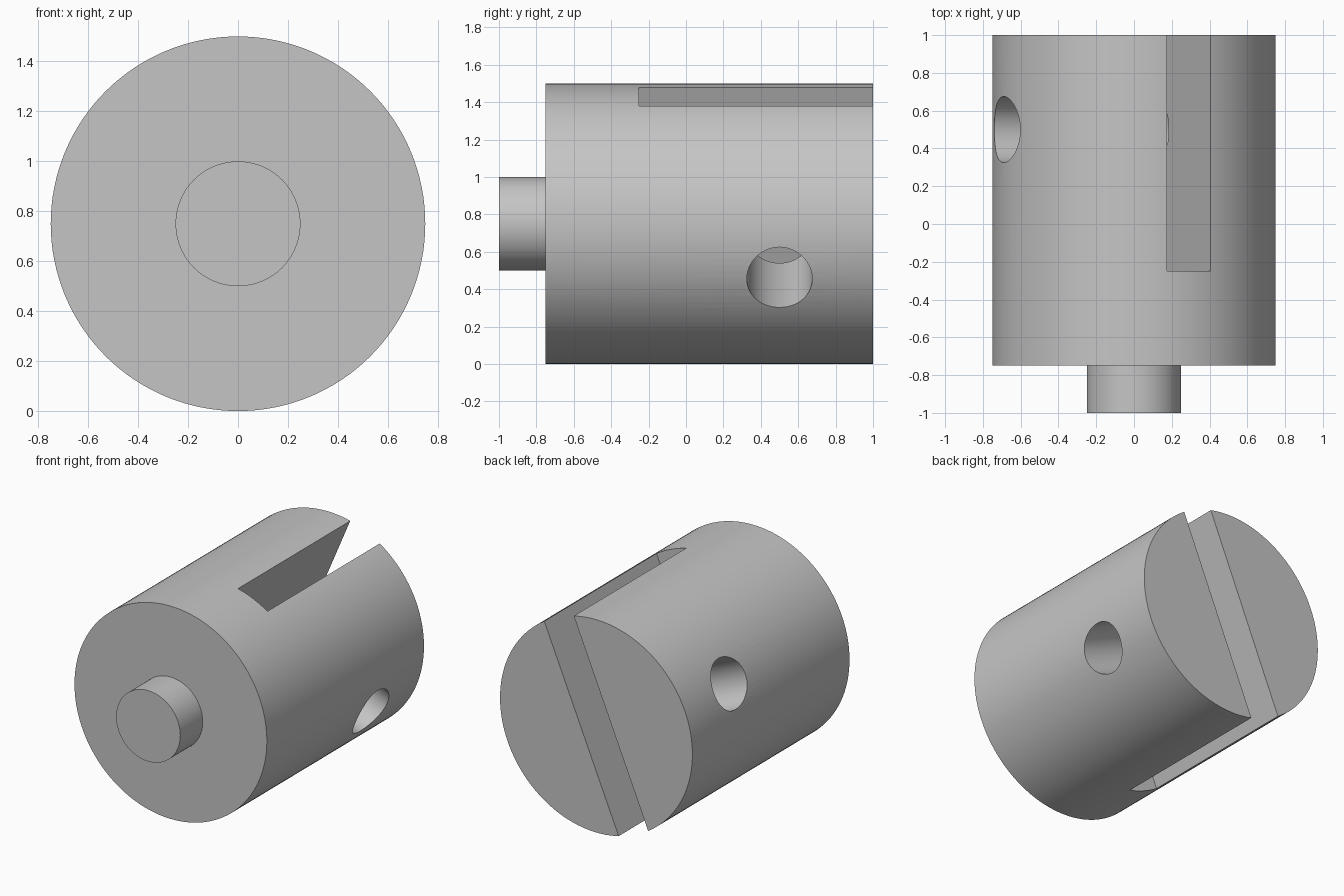
import bpy
import math
from mathutils import Matrix

TILT = math.radians(23.1)
AXIS_Z = 0.75

default = bpy.data.objects.get("Cube")
if default:
    bpy.data.objects.remove(default, do_unlink=True)

steel = bpy.data.materials.new("plain grey")
steel.use_nodes = True
grey = (0.56, 0.56, 0.56, 1)
steel.diffuse_color = grey
steel.node_tree.nodes["Principled BSDF"].inputs["Base Color"].default_value = grey


def place(obj, name, rotation, location):
    """Name a part and bake its placement into the mesh."""
    obj.name = name
    obj.data.transform(Matrix.Translation(location) @ rotation)
    obj.data.materials.append(steel)
    return obj


def cylinder(name, radius, length, rotation, location, sides=128):
    bpy.ops.mesh.primitive_cylinder_add(vertices=sides, radius=radius, depth=length)
    return place(bpy.context.object, name, rotation, location)


def cut(target, cutter):
    cutter.hide_render = True
    mod = target.modifiers.new("cut", "BOOLEAN")
    mod.operation = "DIFFERENCE"
    mod.solver = "EXACT"
    mod.object = cutter
    bpy.context.view_layer.objects.active = target
    bpy.ops.object.modifier_apply(modifier=mod.name)
    bpy.data.objects.remove(cutter, do_unlink=True)


along_y = Matrix.Rotation(math.pi / 2, 4, "X")
tilted = Matrix.Rotation(TILT, 4, "Y")

# Drum and the pin on its front
body = cylinder("body", 0.75, 1.75, along_y, (0, 0.125, AXIS_Z))
pin = cylinder("front_pin", 0.25, 0.26, along_y, (0, -0.87, AXIS_Z), 96)

# Tilted slot, open at the back and across the full diameter
bpy.ops.mesh.primitive_cube_add(size=1)
slot = place(bpy.context.object, "slot_cutter",
             tilted @ Matrix.Diagonal((0.25, 1.5, 2, 1)), (0, 0.5, AXIS_Z))
cut(body, slot)

# Cross hole at right angles to the slot
hole = cylinder("hole_cutter", 0.175, 2, tilted @ Matrix.Rotation(math.pi / 2, 4, "Y"),
                (0, 0.5, AXIS_Z), 64)
cut(body, hole)

# Smooth round walls, crisp edges
for part in (body, pin):
    bpy.ops.object.select_all(action="DESELECT")
    part.select_set(True)
    bpy.context.view_layer.objects.active = part
    bpy.ops.object.shade_smooth_by_angle(angle=math.radians(30))
